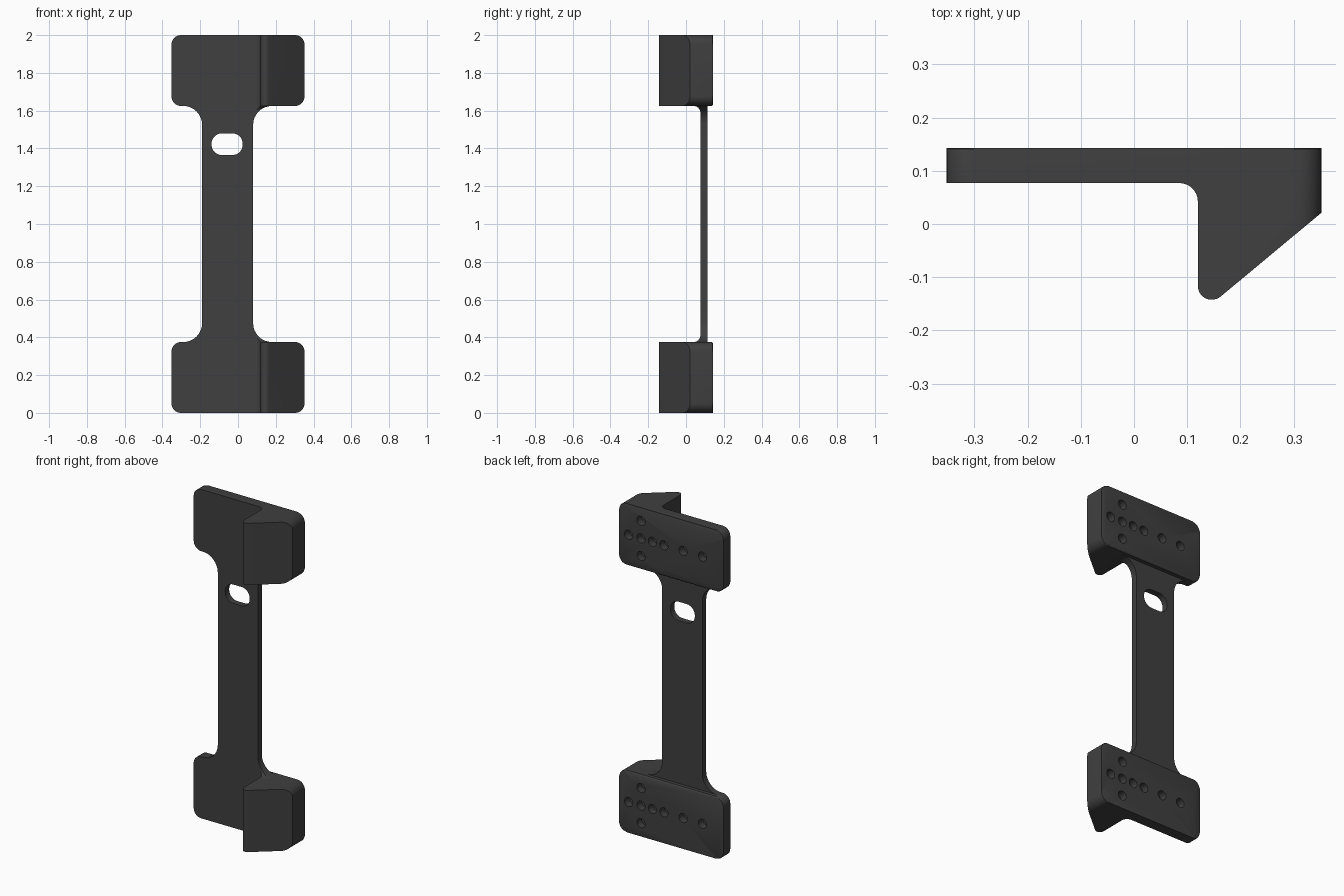
import bpy, bmesh, math
from mathutils import Matrix, Vector

if "Cube" in bpy.data.objects:
    bpy.data.objects.remove(bpy.data.objects["Cube"])

mat = bpy.data.materials.new("charcoal")
mat.use_nodes = True
colour = (0.05, 0.05, 0.05, 1)
mat.diffuse_color = colour
mat.node_tree.nodes["Principled BSDF"].inputs["Base Color"].default_value = colour

FRONT, BACK, STRAP_BACK, TIP = 0.077, 0.143, 0.115, -0.143
PAD_H, HALF_W, EDGE = 0.375, 0.352, 0.006


def rounded(points, steps=8):
    """Polygon from (a, b, radius) corners, each replaced by a tangent arc."""
    out = []
    for i, (a, b, r) in enumerate(points):
        p = Vector((a, b))
        if r == 0:
            out.append(p)
            continue
        u = (Vector(points[i - 1][:2]) - p).normalized()
        v = (Vector(points[(i + 1) % len(points)][:2]) - p).normalized()
        half = u.angle(v) / 2
        centre = p + (u + v).normalized() * (r / math.sin(half))
        start = p + u * (r / math.tan(half)) - centre
        end = p + v * (r / math.tan(half)) - centre
        sweep = start.angle_signed(end)
        for k in range(steps + 1):
            out.append(centre + Matrix.Rotation(-sweep * k / steps, 2) @ start)
    return out


def prism(name, outline, place, low, high, chamfer=0):
    """Extrude a 2D outline; place(a, b, depth) gives the 3D position."""
    bm = bmesh.new()
    rings = [[bm.verts.new(place(p.x, p.y, d)) for p in outline] for d in (low, high)]
    bm.faces.new(rings[0])
    cap = bm.faces.new(rings[1])
    n = len(outline)
    for i in range(n):
        j = (i + 1) % n
        bm.faces.new((rings[0][i], rings[0][j], rings[1][j], rings[1][i]))
    if chamfer:
        bmesh.ops.bevel(bm, geom=list(cap.edges), offset=chamfer, segments=2,
                        profile=0.5, affect='EDGES')
    bmesh.ops.recalc_face_normals(bm, faces=bm.faces)
    mesh = bpy.data.meshes.new(name)
    bm.to_mesh(mesh)
    bm.free()
    mesh.materials.append(mat)
    obj = bpy.data.objects.new(name, mesh)
    bpy.context.collection.objects.link(obj)
    return obj


def along_x(a, b, d): return (d, a, b)
def along_y(a, b, d): return (a, d, b)
def along_z(a, b, d): return (a, b, d)


def mirror_z(points):
    """Add the upper half of an outline given from bottom to middle."""
    return points + [(a, 2 - b, r) for a, b, r in reversed(points)]


# Bracket: plan section with the angled wedge, running the full height
plan = rounded([(-0.5, FRONT, 0), (0.12, FRONT, 0.035), (0.12, -0.172, 0.026),
                (HALF_W, 0.021, 0), (0.5, 0.145, 0), (0.5, BACK + 0.1, 0),
                (-0.5, BACK + 0.1, 0)])
bracket = prism("mounting_bracket", plan, along_z, -0.1, 2.1)

# Front outline: two rounded pads joined by a filleted strap
right_edge = mirror_z([(HALF_W, 0, 0.05), (HALF_W, PAD_H, 0.05), (0.08, PAD_H, 0.1)])
left_edge = mirror_z([(-HALF_W, 0, 0.05), (-HALF_W, PAD_H, 0.05), (-0.19, PAD_H, 0.1)])
outline = prism("outline_cutter", rounded(right_edge + left_edge[::-1]),
                along_y, -0.3, BACK, EDGE)

# Side section: deep pads, thin strap
front_side = mirror_z([(-0.3, -0.1, 0), (-0.3, PAD_H, 0), (FRONT - 0.001, PAD_H, 0.035)])
back_side = mirror_z([(BACK + 0.1, -0.1, 0), (BACK + 0.1, PAD_H - EDGE - 0.1, 0),
                      (BACK, PAD_H - EDGE, 0), (BACK - EDGE, PAD_H, 0),
                      (STRAP_BACK, PAD_H, 0)])
side = prism("side_cutter", rounded(front_side + back_side[::-1]), along_x, -0.6, 0.6)

# Cable slot through the strap
slot = prism("slot_cutter", rounded([(-0.14, 1.365, 0.055), (0.025, 1.365, 0.055),
                                     (0.025, 1.48, 0.055), (-0.14, 1.48, 0.055)]),
             along_y, -0.1, 0.3)

# Blind screw holes in the back of each pad
spots = [(x, 0) for x in (0.286, 0.203, 0.126, 0.049, -0.08, -0.211)]
spots += [(0.203, 0.107), (0.203, -0.107)]
holes = []
for pad_z in (PAD_H / 2, 2 - PAD_H / 2):
    for x, dz in spots:
        ring = [Vector((x + 0.028 * math.cos(k * math.tau / 24),
                        pad_z + dz + 0.028 * math.sin(k * math.tau / 24)))
                for k in range(24)]
        holes.append(prism("hole_cutter", ring, along_y, BACK - 0.045, BACK + 0.1))

# Combine and clean up
cuts = [(outline, 'INTERSECT'), (side, 'INTERSECT'), (slot, 'DIFFERENCE')]
cuts += [(h, 'DIFFERENCE') for h in holes]
for cutter, mode in cuts:
    mod = bracket.modifiers.new(cutter.name, 'BOOLEAN')
    mod.operation = mode
    mod.solver = 'EXACT'
    mod.object = cutter
    cutter.hide_render = True
bpy.context.view_layer.objects.active = bracket
for obj in bpy.context.selected_objects:
    obj.select_set(False)
bracket.select_set(True)
for mod in list(bracket.modifiers):
    bpy.ops.object.modifier_apply(modifier=mod.name)
for cutter, _ in cuts:
    bpy.data.objects.remove(cutter)
bpy.ops.object.shade_smooth_by_angle(angle=math.radians(30))
